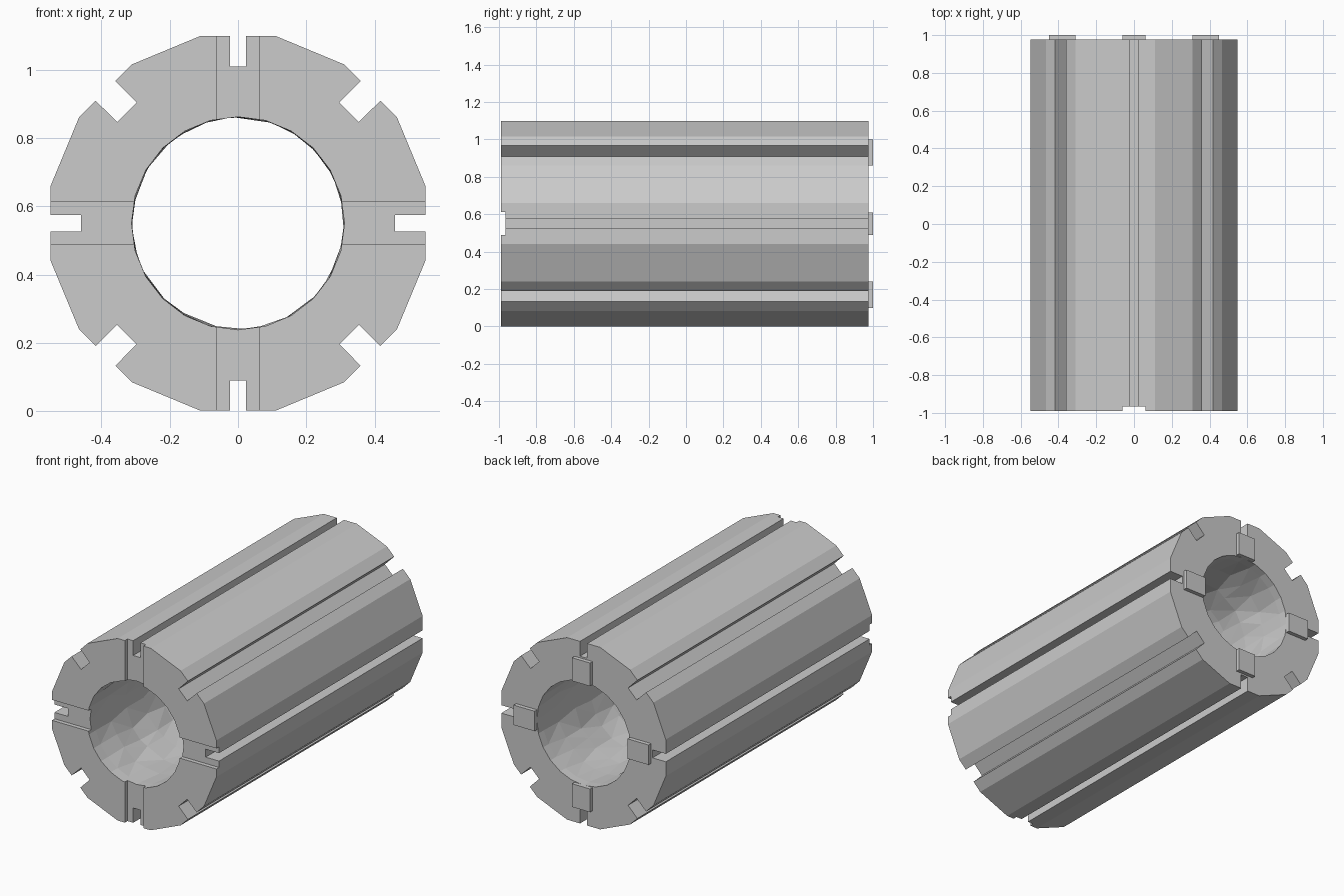
import bpy, bmesh, random
from math import cos, sin, pi, radians
from mathutils import Matrix

if "Cube" in bpy.data.objects:
    bpy.data.objects.remove(bpy.data.objects["Cube"])

random.seed(4)
CZ = 0.55                    # axis height
FRONT, BACK = -0.99, 0.976   # end planes of the body


def finish(bm, name, cutter=False):
    bmesh.ops.recalc_face_normals(bm, faces=bm.faces)
    me = bpy.data.meshes.new(name)
    bm.to_mesh(me)
    bm.free()
    ob = bpy.data.objects.new(name, me)
    bpy.context.collection.objects.link(ob)
    if cutter:
        ob.hide_render = True
        ob.display_type = 'WIRE'
    return ob


def box(name, lo, hi, turn=0.0, cutter=False):
    bm = bmesh.new()
    bmesh.ops.create_cube(bm, size=1)
    for v in bm.verts:
        v.co = [(a + b) / 2 + c * (b - a) for a, b, c in zip(lo, hi, v.co)]
    bm.transform(Matrix.Translation((0, 0, CZ)) @ Matrix.Rotation(turn, 4, 'Y'))
    return finish(bm, name, cutter)


# Grooved outer body: one quarter profile, turned four times
half = [(0.024, 0.46), (0.024, 0.549), (0.11, 0.549),
        (0.31, 0.466), (0.359, 0.417), (0.297, 0.354)]
quarter = half + [(z, x) for x, z in reversed(half)]
outline = []
for k in range(4):
    for x, z in quarter:
        for _ in range(k):
            x, z = z, -x
        outline.append((x, z))
bm = bmesh.new()
face = bm.faces.new([bm.verts.new((x, FRONT, CZ + z)) for x, z in outline])
ext = bmesh.ops.extrude_face_region(bm, geom=[face], use_keep_orig=True)
new = [g for g in ext['geom'] if isinstance(g, bmesh.types.BMVert)]
bmesh.ops.translate(bm, verts=new, vec=(0, BACK - FRONT, 0))
body = finish(bm, 'fluted_sleeve')

# Slightly uneven bore
N, R = 24, 15
bm = bmesh.new()
rings = []
for j in range(R):
    y = -1.08 + 2.16 * j / (R - 1)
    ring = []
    for i in range(N):
        inner = 1 < j < R - 2
        a = 2 * pi * (i + (random.uniform(-0.25, 0.25) if inner else 0)) / N
        r = random.uniform(0.308, 0.322) if inner else 0.312
        ring.append(bm.verts.new((r * cos(a), y, CZ + r * sin(a))))
    rings.append(ring)
for a, b in zip(rings, rings[1:]):
    for i in range(N):
        k = (i + 1) % N
        bm.faces.new((a[i], a[k], b[k], b[i]))
bmesh.ops.triangulate(bm, faces=bm.faces[:])
bm.faces.new(rings[0])
bm.faces.new(rings[-1])
bore = finish(bm, 'bore_cutter', True)

# Cross of shallow keyways in the front end
keys = [box('keyway_cutter', (-0.062, -1.1, -0.7), (0.062, -0.965, 0.7),
            radians(t), True) for t in (0, 90)]
for cutter in [bore] + keys:
    mod = body.modifiers.new(cutter.name, 'BOOLEAN')
    mod.operation = 'DIFFERENCE'
    mod.solver = 'EXACT'
    mod.object = cutter

# Four locating tabs on the back end
for k in range(4):
    box('back_tab', (-0.06, BACK, 0.31), (0.06, 1.0, 0.45), k * pi / 2)
